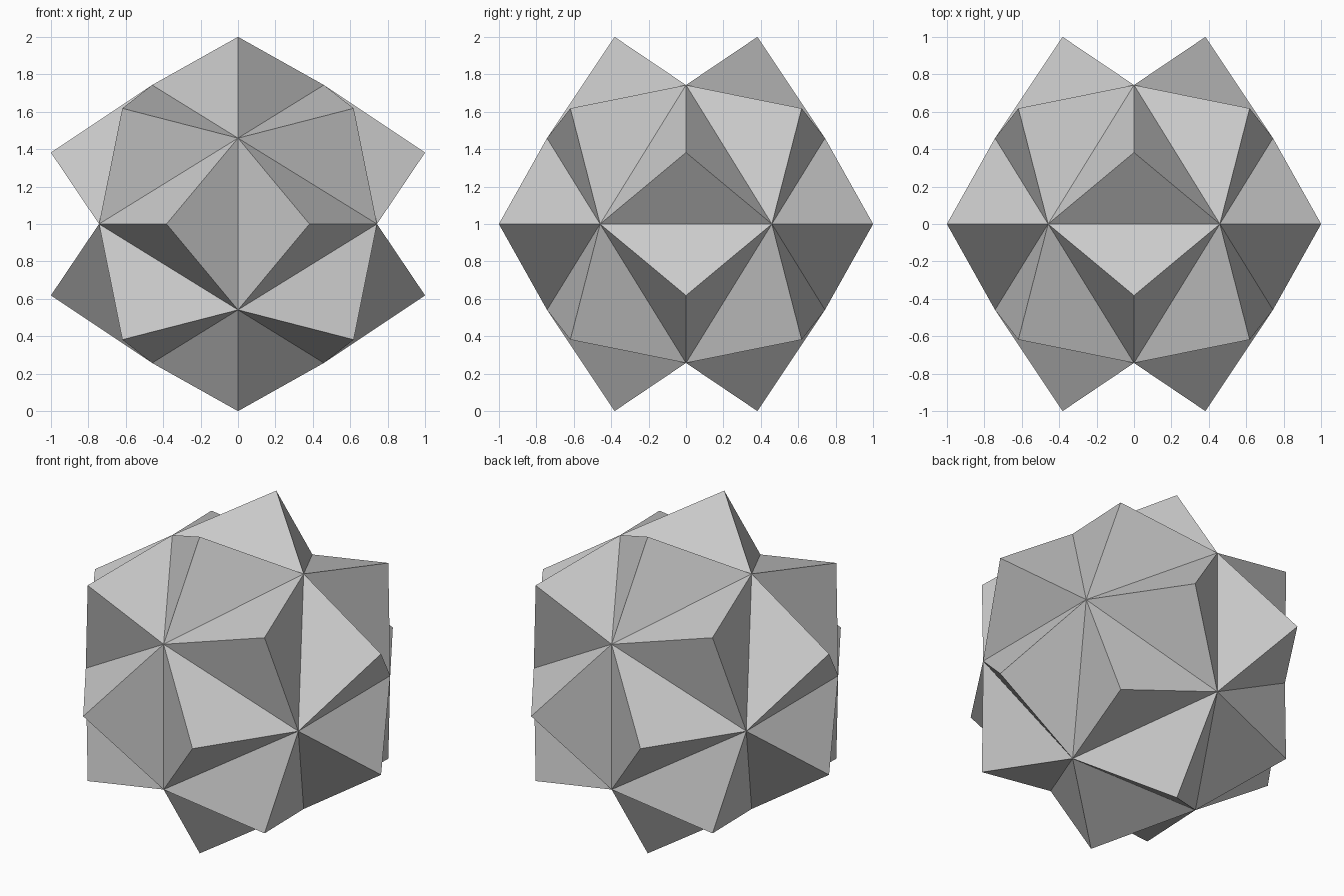
import bpy, bmesh

if "Cube" in bpy.data.objects:
    bpy.data.objects.remove(bpy.data.objects["Cube"])

A = 0.459            # short half-side of the golden rectangles
B = A * 1.618        # long half-side
TIP_RADIUS = 1.0705  # distance of spike tips from the centre
HEIGHT = 1.0         # centre height

bm = bmesh.new()

# Icosahedron core: hull of three golden rectangles
for s in (-1, 1):
    for t in (-1, 1):
        for co in ((s * B, t * A, 0), (s * A, 0, t * B), (0, s * B, t * A)):
            bm.verts.new(co)
bmesh.ops.convex_hull(bm, input=bm.verts[:])
bmesh.ops.recalc_face_normals(bm, faces=bm.faces[:])

# A three-sided spike on every face
tips = bmesh.ops.poke(bm, faces=bm.faces[:])["verts"]
for v in tips:
    v.co = v.co.normalized() * TIP_RADIUS

bmesh.ops.translate(bm, verts=bm.verts[:], vec=(0, 0, HEIGHT))
bmesh.ops.recalc_face_normals(bm, faces=bm.faces[:])

mesh = bpy.data.meshes.new("spiked_icosahedron")
bm.to_mesh(mesh)
bm.free()
obj = bpy.data.objects.new("spiked_icosahedron", mesh)
bpy.context.collection.objects.link(obj)
